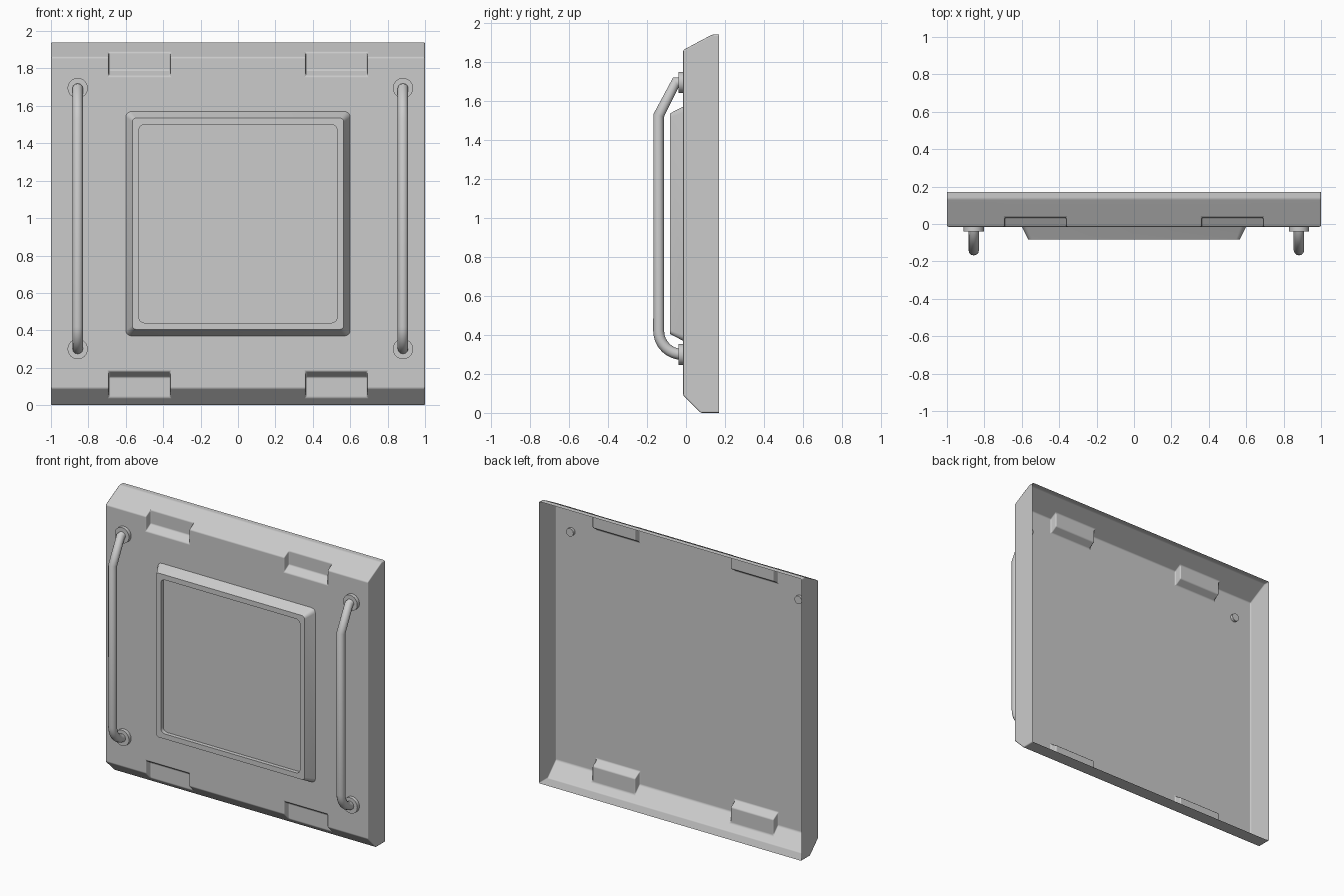
import bpy
import bmesh
from math import sin, cos, pi, radians

cube = bpy.data.objects.get("Cube")
if cube:
    bpy.data.objects.remove(cube, do_unlink=True)

grey = bpy.data.materials.new("plain grey")
grey.use_nodes = True
COLOUR = (0.6, 0.6, 0.6, 1)
grey.diffuse_color = COLOUR
grey.node_tree.nodes["Principled BSDF"].inputs["Base Color"].default_value = COLOUR

FRONT = -0.015   # y of the front sheet
BACK = 0.17      # y of the open rear rim
FLOOR = 0.035    # y of the notch floors


def add_object(name, data):
    obj = bpy.data.objects.new(name, data)
    bpy.context.collection.objects.link(obj)
    data.materials.append(grey)
    return obj


def mesh_object(name, bm):
    mesh = bpy.data.meshes.new(name)
    bm.to_mesh(mesh)
    bm.free()
    return add_object(name, mesh)


def smooth_by_angle(obj, degrees=35):
    bpy.ops.object.select_all(action='DESELECT')
    obj.select_set(True)
    bpy.context.view_layer.objects.active = obj
    bpy.ops.object.shade_smooth_by_angle(angle=radians(degrees))


# Hollow door shell, open at the back, with two notches along top and bottom
plain = [(BACK, 0), (0.075, 0), (FLOOR, 0.04), (FRONT, 0.09), (FRONT, 0.18),
         (FRONT, 1.76), (FRONT, 1.86), (FLOOR, 1.887), (0.135, 1.94), (BACK, 1.94)]
notched = list(plain)
notched[3] = (FLOOR, 0.15)
notched[6] = (FLOOR, 1.79)

bm = bmesh.new()


def face(points):
    bm.faces.new([bm.verts.new(p) for p in points])


columns = [-1, -0.69, -0.363, 0.363, 0.69, 1]
for i, (x0, x1) in enumerate(zip(columns, columns[1:])):
    section = notched if i % 2 else plain
    for (y0, z0), (y1, z1) in zip(section, section[1:]):
        face([(x0, y0, z0), (x1, y0, z0), (x1, y1, z1), (x0, y1, z1)])
for x in columns[1:-1]:
    # Notch side walls
    face([(x, *p) for p in plain[2:5] + [notched[3]]])
    face([(x, *p) for p in plain[5:8] + [notched[6]]])
for x in (-1, 1):
    face([(x, *p) for p in plain])
bmesh.ops.remove_doubles(bm, verts=bm.verts, dist=0.0001)
bmesh.ops.recalc_face_normals(bm, faces=bm.faces)
shell = mesh_object("door_shell", bm)
shell.data.shade_smooth()
bevel = shell.modifiers.new("soft edges", 'BEVEL')
bevel.width = 0.008
bevel.segments = 2
bevel.limit_method = 'ANGLE'
bevel.angle_limit = radians(25)
bevel.harden_normals = True


# Raised square panel with a sunken middle
def rounded_square(bm, half, y, radius, steps=4):
    ring = []
    for corner in range(4):
        middle = pi / 4 + corner * pi / 2
        cx = (half - radius) * (1 if cos(middle) > 0 else -1)
        cz = (half - radius) * (1 if sin(middle) > 0 else -1)
        for s in range(steps + 1):
            a = corner * pi / 2 + s / steps * pi / 2
            ring.append(bm.verts.new((cx + radius * cos(a), y, 0.97 + cz + radius * sin(a))))
    return ring


bm = bmesh.new()
rings = [rounded_square(bm, *r) for r in
         ((0.6, FRONT, 0.03), (0.565, -0.083, 0.02), (0.53, -0.083, 0.03), (0.53, -0.056, 0.03))]
for a, b in zip(rings, rings[1:]):
    for k in range(len(a)):
        n = (k + 1) % len(a)
        bm.faces.new((a[k], a[n], b[n], b[k]))
bm.faces.new(rings[-1])
bmesh.ops.recalc_face_normals(bm, faces=bm.faces)
# The sunken face must look towards the front
if bm.faces[:][-1].normal.y > 0:
    bmesh.ops.reverse_faces(bm, faces=bm.faces)
smooth_by_angle(mesh_object("centre_panel", bm))

# Bent tube handles with round mounting flanges
TOP, BOTTOM, OUT, BEND = 1.695, 0.30, -0.14, 0.12
path = [(0.005, TOP), (-0.052, TOP), (OUT, 1.525)]
for s in range(9):
    a = s / 8 * pi / 2
    path.append((OUT + BEND * (1 - cos(a)), BOTTOM + BEND * (1 - sin(a))))
path.append((FRONT, BOTTOM))

for side, x in (("right", -0.857), ("left", 0.882)):
    curve = bpy.data.curves.new(side + "_handle", 'CURVE')
    curve.dimensions = '3D'
    curve.bevel_depth = 0.028
    curve.bevel_resolution = 4
    curve.use_fill_caps = True
    spline = curve.splines.new('POLY')
    spline.points.add(len(path) - 1)
    for point, (y, z) in zip(spline.points, path):
        point.co = (x, y, z, 1)
    spline.use_smooth = True
    add_object(side + "_handle", curve)
    for level, z in (("upper", TOP), ("lower", BOTTOM)):
        bpy.ops.mesh.primitive_cylinder_add(vertices=32, radius=0.054, depth=0.024,
                                            location=(x, FRONT - 0.0125, z),
                                            rotation=(pi / 2, 0, 0))
        flange = bpy.context.object
        flange.name = f"{side}_{level}_flange"
        flange.data.materials.append(grey)
        smooth_by_angle(flange)
